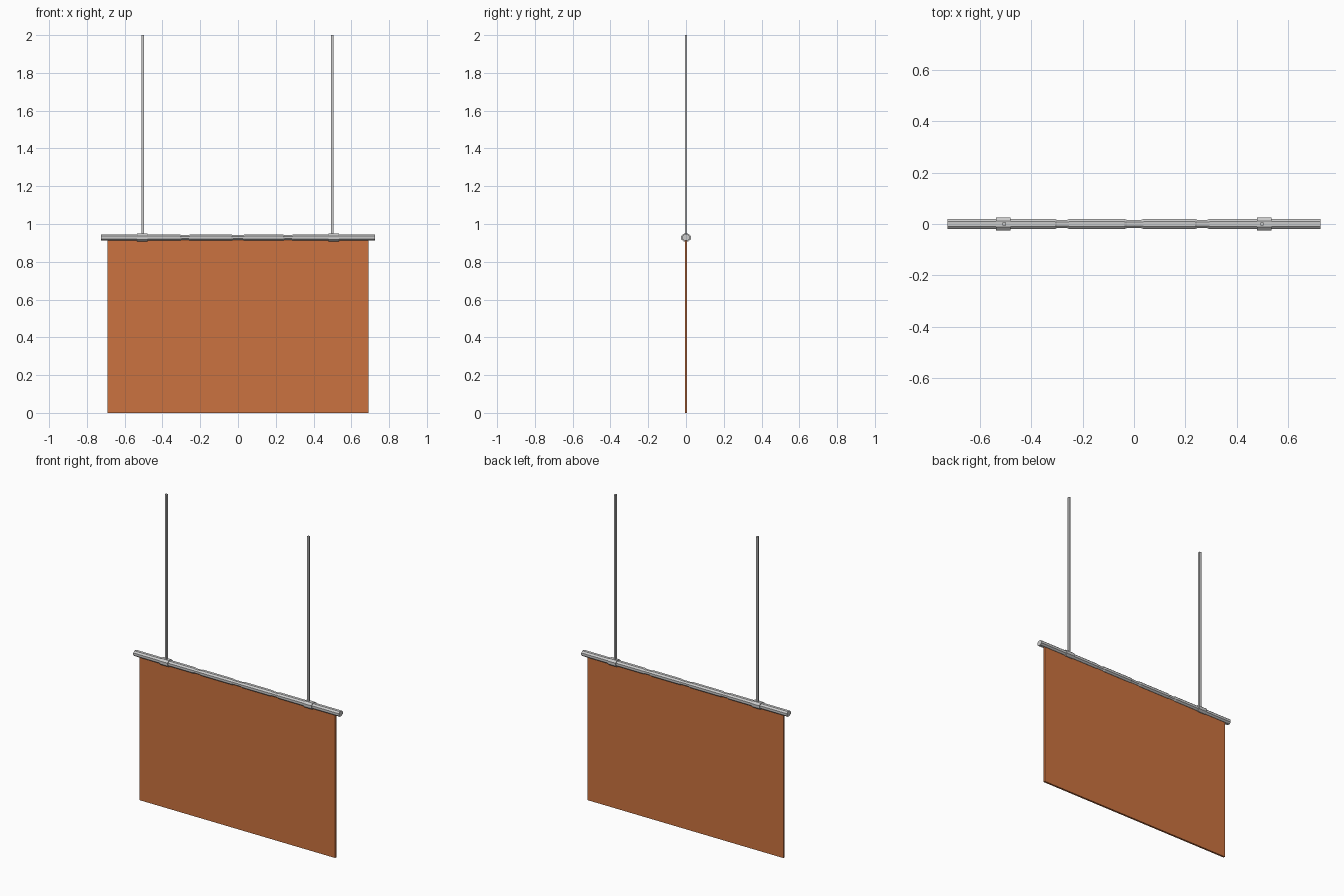
import bpy, bmesh

if "Cube" in bpy.data.objects:
    bpy.data.objects.remove(bpy.data.objects["Cube"])


def new_object(name, bm):
    bmesh.ops.recalc_face_normals(bm, faces=bm.faces)
    mesh = bpy.data.meshes.new(name)
    bm.to_mesh(mesh)
    bm.free()
    obj = bpy.data.objects.new(name, mesh)
    bpy.context.collection.objects.link(obj)
    return obj


def box(name, lo, hi):
    bm = bmesh.new()
    bmesh.ops.create_cube(bm, size=1)
    for v in bm.verts:
        for i in range(3):
            v.co[i] = lo[i] if v.co[i] < 0 else hi[i]
    return new_object(name, bm)


def octagon_loft(name, sections, z):
    """Octagonal solid along x; each section is (x, half_y, half_z)."""
    bm = bmesh.new()
    k = 0.45
    shape = [(1, k), (k, 1), (-k, 1), (-1, k), (-1, -k), (-k, -1), (k, -1), (1, -k)]
    rings = [[bm.verts.new((x, hy * a, z + hz * b)) for a, b in shape]
             for x, hy, hz in sections]
    for r, s in zip(rings, rings[1:]):
        for i in range(8):
            j = (i + 1) % 8
            bm.faces.new((r[i], r[j], s[j], s[i]))
    bm.faces.new(rings[0])
    bm.faces.new(rings[-1])
    return new_object(name, bm)


BAR_Z = 0.928

# Hanging bar with three shallow waists
full, waist = (0.0195, 0.0165), (0.0160, 0.0135)
sections = [(-0.726, *full)]
for cx, w in ((-0.28, 0.028), (0.0, 0.038), (0.265, 0.028)):
    sections += [(cx - w, *full), (cx - w * 0.7, *waist),
                 (cx + w * 0.7, *waist), (cx + w, *full)]
sections.append((0.726, *full))
octagon_loft("hanging_bar", sections, BAR_Z)

# Collars and suspension rods
for side, rod_x, collar_x in (("left", -0.505, -0.508), ("right", 0.498, 0.507)):
    octagon_loft(side + "_collar", [(collar_x - 0.028, 0.0255, 0.0205),
                                    (collar_x + 0.028, 0.0255, 0.0205)], BAR_Z)
    box(side + "_rod", (rod_x - 0.0065, -0.0065, BAR_Z), (rod_x + 0.0065, 0.0065, 2.0))

# Hanging panel
panel = box("panel", (-0.692, -0.006, 0.0), (0.690, 0.006, 0.922))
mat = bpy.data.materials.new("panel_orange")
mat.diffuse_color = (0.60, 0.17, 0.05, 1)
mat.use_nodes = True
mat.node_tree.nodes["Principled BSDF"].inputs["Base Color"].default_value = mat.diffuse_color
panel.data.materials.append(mat)
